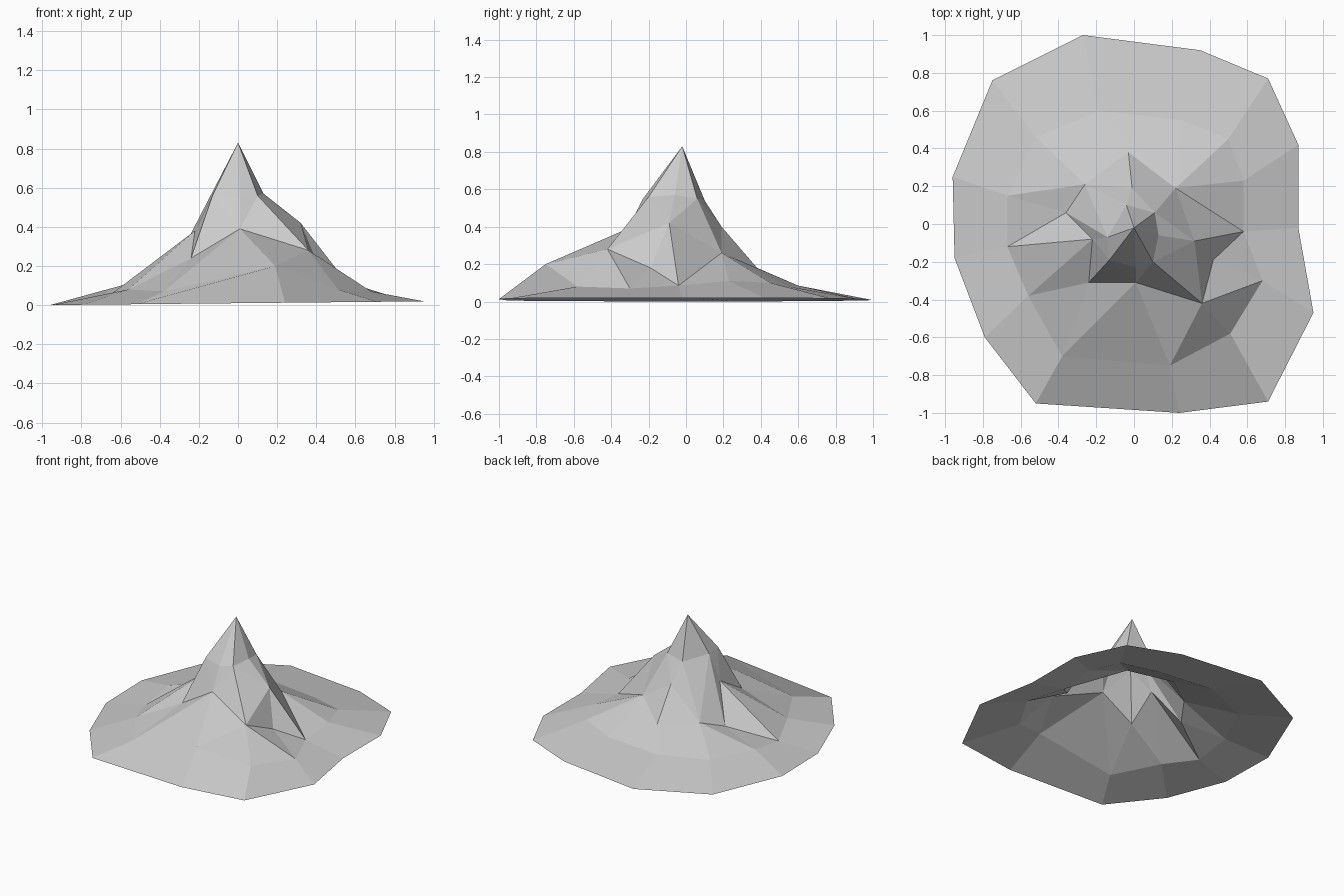
import bpy
from mathutils import Vector
from mathutils.geometry import delaunay_2d_cdt

default_cube = bpy.data.objects.get("Cube")
if default_cube:
    bpy.data.objects.remove(default_cube, do_unlink=True)


def make_material(name, colour):
    material = bpy.data.materials.new(name)
    material.use_nodes = True
    material.diffuse_color = colour
    shader = material.node_tree.nodes["Principled BSDF"]
    shader.inputs["Base Color"].default_value = colour
    shader.inputs["Roughness"].default_value = 1
    return material


# Base outline on the ground, counterclockwise from the front
base = [(.24, -1), (.71, -.94), (.95, -.47), (.87, -.02), (.87, .42),
        (.71, .77), (.35, .92), (-.27, 1), (-.75, .76), (-.96, .25),
        (-.95, -.18), (-.79, -.6), (-.52, -.95)]

# Foothill ring, one point for each base point
foothills = [(.19, -.75, .2), (.51, -.58, .08), (.68, -.3, .07),
             (.58, -.04, .085), (.58, .23, .11), (.5, .45, .1),
             (.25, .55, .08), (-.18, .6, .085), (-.52, .46, .08),
             (-.67, .15, .08), (-.67, -.12, .04), (-.56, -.38, .08),
             (-.38, -.7, .07)]

# Spurs and hollows half way up the slope
slopes = [(.01, -.31, .39), (.36, -.42, .28), (.42, -.19, .18),
          (.32, -.09, .42), (.22, .19, .26), (-.03, .38, .18),
          (-.01, .19, .4), (-.26, .21, .19), (-.36, .06, .135),
          (-.22, -.08, .38), (-.24, -.31, .24)]

# Shoulders just under the summit
shoulders = [(.01, -.23, .55), (.1, -.2, .56), (.13, -.06, .57),
             (.11, .06, .55), (-.04, .1, .54), (-.14, -.07, .56),
             (-.13, -.19, .56)]

summit = [(0, -.02, .83)]

# Ridge and valley lines: f = foothill, s = slope, t = shoulder, p = summit
ridge_lines = [
    "f0 s0 t0 p0", "f12 s0", "f0 s1", "f1 s1", "f2 s1 s2 f3", "s2 s3",
    "s0 s1 t1 p0", "s1 s3", "f3 s3 t2 p0", "f3 s4 t3 p0", "f4 s4", "f5 s4",
    "f6 s4 f7", "s3 s4", "f7 s5 s6 t4 p0", "s6 t3", "f7 s7 t4", "f8 s7 s8",
    "f9 s8 f10", "s8 t5", "f10 s9 t5 p0", "f11 s9 s10 f11", "s0 s10 t6 p0",
    "s9 t6",
]

# Gather the points of the upper mountain and number them by key
points, index = [], {}
for letter, group in zip("fstp", (foothills, slopes, shoulders, summit)):
    for i, point in enumerate(group):
        index[letter + str(i)] = len(points)
        points.append(Vector(point))

count = len(base)
lines = {(i, (i + 1) % count) for i in range(count)}
for line in ridge_lines:
    keys = line.split()
    for start, end in zip(keys, keys[1:]):
        lines.add((index[start], index[end]))

# Triangulate the upper mountain along its ridge lines
flat, _, triangles, origins, _, _ = delaunay_2d_cdt(
    [p.xy for p in points], list(lines), [], 1, 1e-5)
verts = []
for place, origin in zip(flat, origins):
    nearest = min(points, key=lambda p: (p.xy - place).length)
    height = points[origin[0]].z if origin else nearest.z
    verts.append((place.x, place.y, height))
faces = [tuple(t) for t in triangles]

# Skirt of quads from the foothills down to the slightly tilted base
ring = [next(n for n, o in enumerate(origins) if i in o) for i in range(count)]
start = len(verts)
verts += [(x, y, .01 + .01 * x) for x, y in base]
for i in range(count):
    j = (i + 1) % count
    faces.append((start + i, start + j, ring[j], ring[i]))

mesh = bpy.data.meshes.new("mountain")
mesh.from_pydata(verts, [], faces)
mesh.validate()
mesh.update()
mesh.materials.append(make_material("grey rock", (.6, .6, .6, 1)))
mountain = bpy.data.objects.new("mountain", mesh)
bpy.context.scene.collection.objects.link(mountain)
